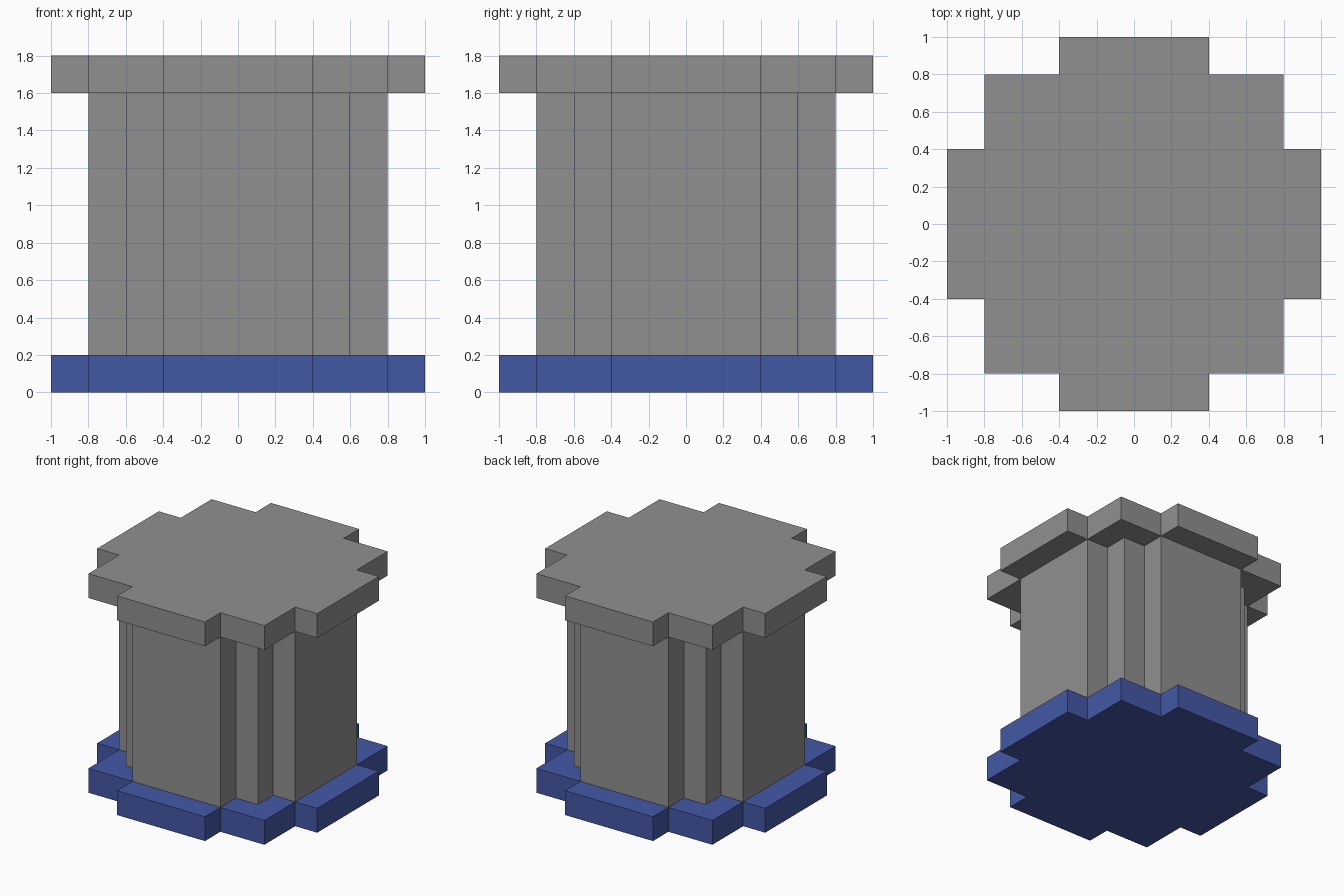
import bpy
import bmesh

cube = bpy.data.objects.get("Cube")
if cube:
    bpy.data.objects.remove(cube, do_unlink=True)


def make_material(name, rgb):
    mat = bpy.data.materials.new(name)
    mat.use_nodes = True
    color = (*rgb, 1.0)
    mat.diffuse_color = color
    mat.node_tree.nodes["Principled BSDF"].inputs["Base Color"].default_value = color
    return mat


def stepped_outline(arm, half, step):
    """Cross with stepped corners: one quadrant turned four times."""
    quadrant = [(arm, -half), (arm, half), (step, half), (step, step), (half, step)]
    points = []
    for _ in range(4):
        points += quadrant[1:]
        quadrant = [(-y, x) for x, y in quadrant]
    # each quadrant ends at (half, step); the next arm starts at (half, arm)
    return [p for p in points]


def make_prism(name, arm, half, step, bottom, top, mat):
    outline = stepped_outline(arm, half, step)
    full = []
    for i, p in enumerate(outline):
        full.append(p)
        if i % 4 == 3:  # outer corner of the following arm
            nx, ny = outline[(i + 1) % len(outline)]
            full.append((-nx if abs(nx) < abs(ny) else nx,
                         -ny if abs(ny) < abs(nx) else ny))
    bm = bmesh.new()
    base = bm.faces.new([bm.verts.new((x, y, bottom)) for x, y in full])
    result = bmesh.ops.extrude_face_region(bm, geom=[base], use_keep_orig=True)
    verts = [v for v in result["geom"] if isinstance(v, bmesh.types.BMVert)]
    bmesh.ops.translate(bm, verts=verts, vec=(0, 0, top - bottom))
    bmesh.ops.recalc_face_normals(bm, faces=bm.faces)
    mesh = bpy.data.meshes.new(name)
    bm.to_mesh(mesh)
    bm.free()
    mesh.materials.append(mat)
    obj = bpy.data.objects.new(name, mesh)
    bpy.context.collection.objects.link(obj)
    return obj


grey = make_material("stone grey", (0.28, 0.28, 0.28))
blue = make_material("base blue", (0.057, 0.098, 0.38))

# Base slab, pillar and matching cap
make_prism("base_slab", 1.0, 0.4, 0.8, 0.0, 0.2, blue)
make_prism("pillar", 0.8, 0.4, 0.6, 0.2, 1.6, grey)
make_prism("top_slab", 1.0, 0.4, 0.8, 1.6, 1.8, grey)
